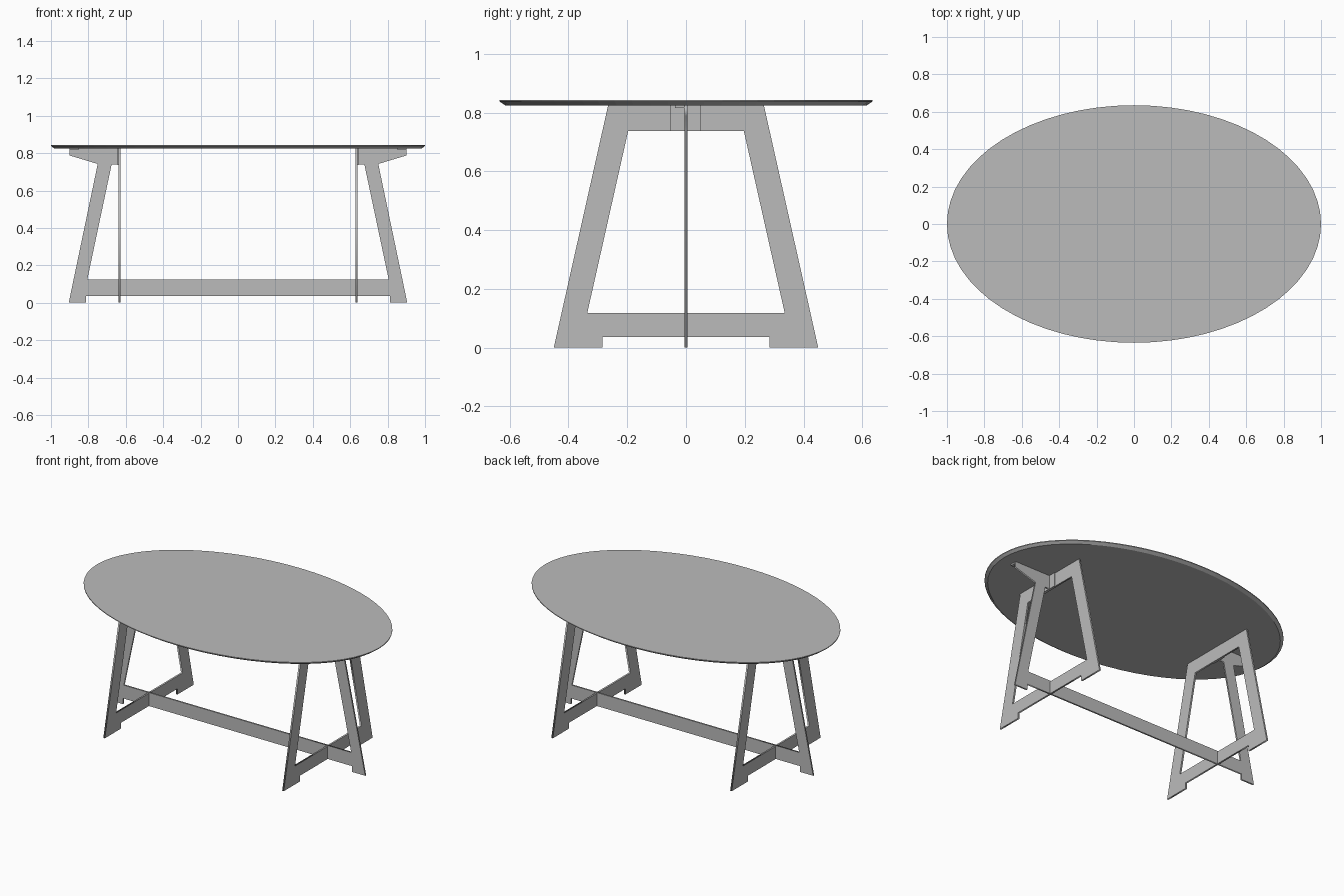
import bpy, bmesh, math

old = bpy.data.objects.get("Cube")
if old:
    bpy.data.objects.remove(old, do_unlink=True)

grey = bpy.data.materials.new("plain_grey")
grey.use_nodes = True
colour = (0.5, 0.5, 0.5, 1)
grey.diffuse_color = colour
grey.node_tree.nodes["Principled BSDF"].inputs["Base Color"].default_value = colour


def add_object(name, mesh):
    mesh.materials.clear()
    mesh.materials.append(grey)
    obj = bpy.data.objects.new(name, mesh)
    bpy.context.collection.objects.link(obj)
    return obj


def mirrored(half):
    """Close a right-hand outline with its mirror image."""
    return half + [(-u, v) for u, v in reversed(half)]


def panel(name, outlines, thickness, turn=0, x=0):
    """Upright sheet cut to outlines; later outlines are holes."""
    curve = bpy.data.curves.new(name, "CURVE")
    curve.dimensions = "2D"
    curve.fill_mode = "BOTH"
    curve.extrude = thickness / 2
    for outline in outlines:
        spline = curve.splines.new("POLY")
        spline.points.add(len(outline) - 1)
        for point, (u, v) in zip(spline.points, outline):
            point.co = (u, v, 0, 1)
        spline.use_cyclic_u = True
    temp = bpy.data.objects.new(name + "_outline", curve)
    mesh = bpy.data.meshes.new_from_object(temp)
    bpy.data.objects.remove(temp)
    mesh.name = name
    obj = add_object(name, mesh)
    obj.rotation_euler = (math.radians(90), 0, turn)
    obj.location.x = x


def box(name, low, high):
    mesh = bpy.data.meshes.new(name)
    bm = bmesh.new()
    bmesh.ops.create_cube(bm, size=1)
    for v in bm.verts:
        v.co = [(a + b) / 2 + c * (b - a) for a, b, c in zip(low, high, v.co)]
    bm.to_mesh(mesh)
    bm.free()
    add_object(name, mesh)


# Oval table top with an undercut rim
SEGMENTS = 64
bm = bmesh.new()
rings = []
for rx, ry, z in [(0.982, 0.615, 0.825), (1, 0.635, 0.838), (1, 0.635, 0.843)]:
    angles = [math.tau * i / SEGMENTS for i in range(SEGMENTS)]
    rings.append([bm.verts.new((rx * math.cos(a), ry * math.sin(a), z)) for a in angles])
bm.faces.new(rings[0][::-1])
bm.faces.new(rings[-1])
for lower, upper in zip(rings, rings[1:]):
    for i in range(SEGMENTS):
        j = (i + 1) % SEGMENTS
        bm.faces.new((lower[i], lower[j], upper[j], upper[i]))
top_mesh = bpy.data.meshes.new("table_top")
bm.to_mesh(top_mesh)
bm.free()
add_object("table_top", top_mesh)

# Long stretcher panel with a sloping leg and top arm at each end
panel("long_stretcher_frame", [mirrored([
    (0.812, 0.037), (0.812, 0), (0.905, 0), (0.75, 0.742), (0.902, 0.788),
    (0.902, 0.825), (0.64, 0.825), (0.64, 0.738), (0.676, 0.738), (0.806, 0.123),
])], 0.01)

# Cross frames and their fixings
outer = mirrored([(0.285, 0.037), (0.285, 0), (0.45, 0), (0.265, 0.825)])
opening = mirrored([(0.336, 0.118), (0.197, 0.737)])
for side, s in (("left", 1), ("right", -1)):
    panel(side + "_cross_frame", [outer, opening], 0.011, math.radians(90), s * 0.634)
    x0, x1 = sorted((s * 0.639, s * 0.645))
    box(side + "_joint_plate", (x0, -0.055, 0.737), (x1, 0.05, 0.825))
    x0, x1 = sorted((s * 0.853, s * 0.902))
    box(side + "_fixing_tab", (x0, -0.038, 0.816), (x1, 0, 0.825))
